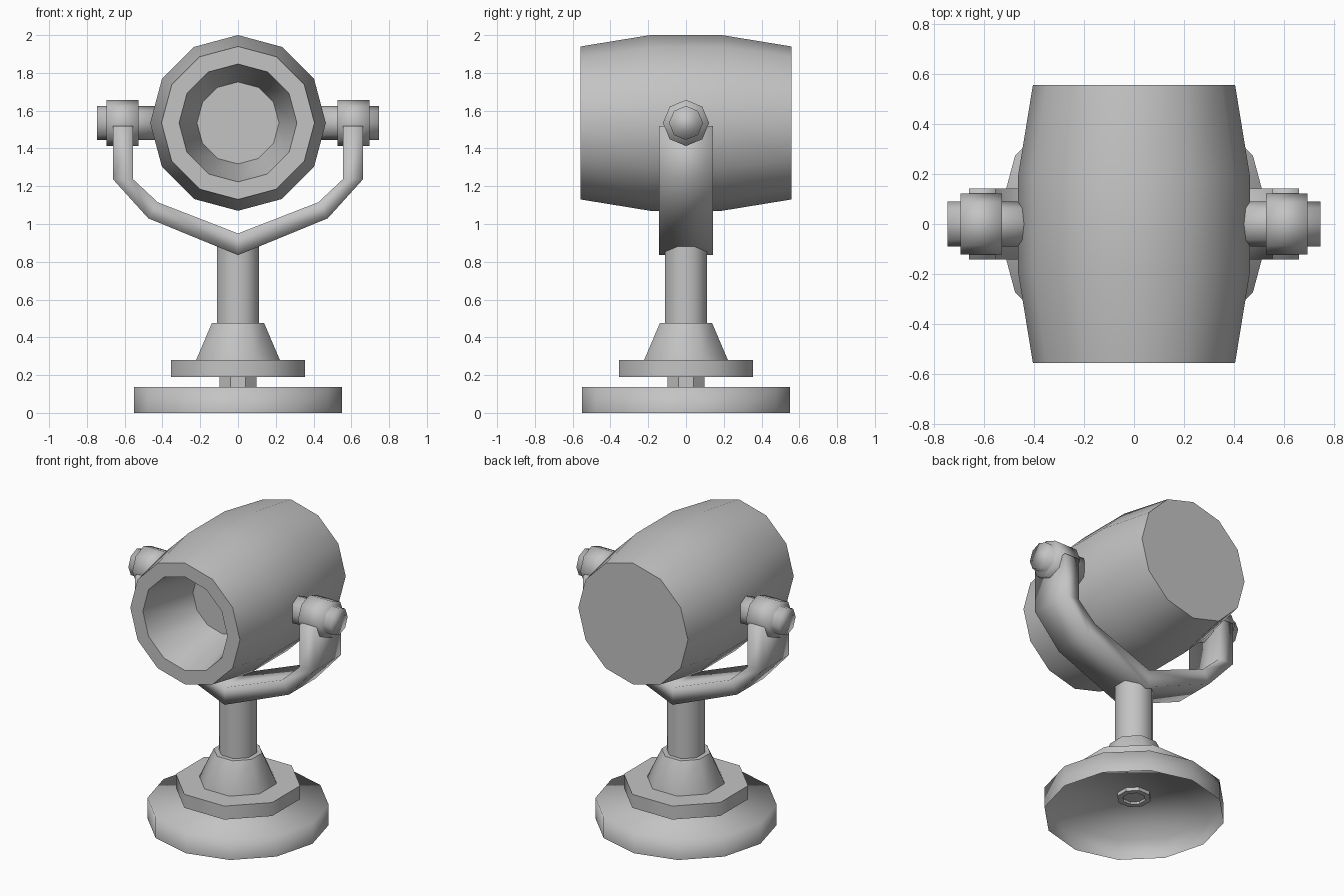
import bpy, bmesh, math
from mathutils import Matrix

cube = bpy.data.objects.get("Cube")
if cube:
    bpy.data.objects.remove(cube, do_unlink=True)

grey = bpy.data.materials.new("light grey")
grey.use_nodes = True
colour = (0.55, 0.55, 0.55, 1)
grey.diffuse_color = colour
grey.node_tree.nodes["Principled BSDF"].inputs["Base Color"].default_value = colour

AXIS_Z = 1.535  # height of the tilting axle


def finish(name, bm, crease=None):
    """Turn a bmesh into an object; crease is the sharp angle, None is fully smooth."""
    mesh = bpy.data.meshes.new(name)
    bm.to_mesh(mesh)
    bm.free()
    mesh.materials.append(grey)
    obj = bpy.data.objects.new(name, mesh)
    bpy.context.collection.objects.link(obj)
    bpy.ops.object.select_all(action='DESELECT')
    obj.select_set(True)
    bpy.context.view_layer.objects.active = obj
    if crease is None:
        bpy.ops.object.shade_smooth()
    else:
        bpy.ops.object.shade_smooth_by_angle(angle=math.radians(crease))
    return obj


def lathe(name, profile, sides, turn=0, place=None, caps=(True, True), crease=40):
    """Spin (radius, height) points, listed bottom to top, around z and cap the ends."""
    bm = bmesh.new()
    rings = []
    for r, z in profile:
        angles = [math.radians(turn) + math.tau * i / sides for i in range(sides)]
        rings.append([bm.verts.new((r * math.cos(a), r * math.sin(a), z)) for a in angles])
    for low, high in zip(rings, rings[1:]):
        for i in range(sides):
            j = (i + 1) % sides
            bm.faces.new((low[i], low[j], high[j], high[i]))
    if caps[0]:
        bm.faces.new(rings[0][::-1])
    if caps[1]:
        bm.faces.new(rings[-1])
    if place:
        bm.transform(place)
    return finish(name, bm, crease)


# Base: shallow cup, open underneath
lathe("base", [(0.55, 0), (0.55, 0.138)], 12, caps=(False, True), crease=None)

# Stem, flange, cone and post
lathe("stem", [(0.07, 0.13), (0.07, 0.115), (0.105, 0.115), (0.105, 0.2)], 8, 22.5)
lathe("flange", [(0.385, 0.19), (0.385, 0.28)], 8, 22.5, crease=50)
lathe("cone", [(0.24, 0.27), (0.24, 0.28), (0.15, 0.475)], 8, 22.5, crease=50)
lathe("post", [(0.119, 0.4), (0.119, 0.885)], 8, 22.5, crease=50)

# Yoke: bent flat strip, half outlines mirrored in x
outer = [(0, 0.835), (0.475, 1.03), (0.662, 1.237), (0.662, 1.52)]
inner = [(0, 0.95), (0.425, 1.115), (0.555, 1.237), (0.555, 1.52)]


def both_sides(points):
    return [(-x, z) for x, z in points[:0:-1]] + points


bm = bmesh.new()
sections = []
for (ox, oz), (ix, iz) in zip(both_sides(outer), both_sides(inner)):
    corners = [(ox, -0.142, oz), (ox, 0.142, oz), (ix, 0.142, iz), (ix, -0.142, iz)]
    sections.append([bm.verts.new(c) for c in corners])
for a, b in zip(sections, sections[1:]):
    for i in range(4):
        j = (i + 1) % 4
        bm.faces.new((a[i], a[j], b[j], b[i]))
bm.faces.new(sections[0])
bm.faces.new(sections[-1])
bmesh.ops.recalc_face_normals(bm, faces=bm.faces)
finish("yoke", bm)

# Axle stubs and knobs on both sides
for side, sign in (("left", 1), ("right", -1)):
    place = Matrix.Translation((0, 0, AXIS_Z)) @ Matrix.Rotation(sign * math.pi / 2, 4, 'Y')
    lathe(side + "_axle", [(0.09, 0.4), (0.09, 0.747)], 8, place=place, crease=None)
    lathe(side + "_knob", [(0.122, 0.528), (0.122, 0.695)], 8, place=place, crease=None)

# Lamp barrel along y: closed back, tapered recess at the front
to_front = Matrix.Translation((0, 0, AXIS_Z)) @ Matrix.Rotation(math.pi / 2, 4, 'X')
barrel = [(0.405, -0.558), (0.465, -0.19), (0.465, 0.19), (0.405, 0.558),
          (0.312, 0.558), (0.217, 0.165)]
lathe("lamp_barrel", barrel, 12, place=to_front)
